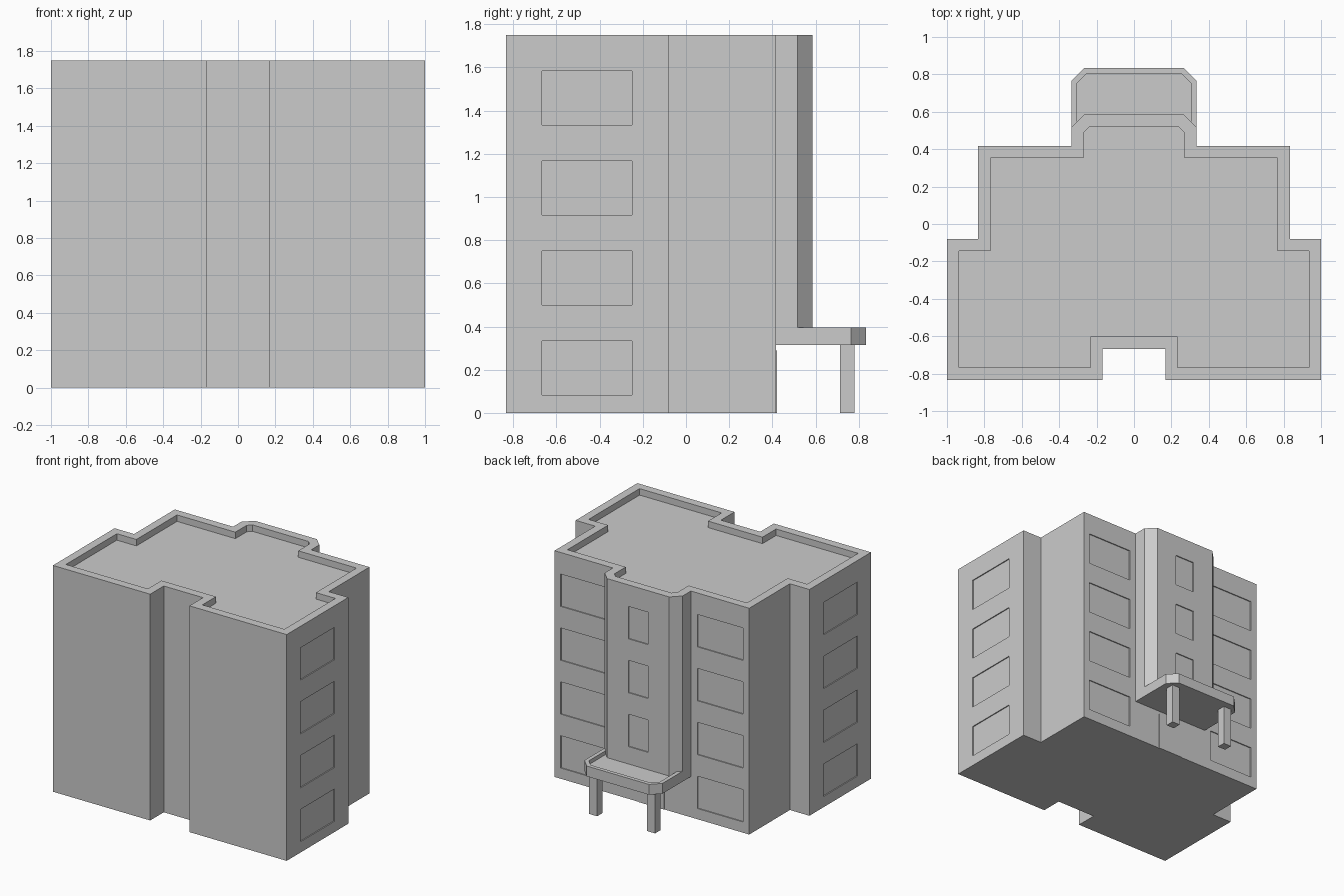
import bpy, bmesh
from mathutils import Vector

if "Cube" in bpy.data.objects:
    bpy.data.objects.remove(bpy.data.objects["Cube"])

def mirrored(half):
    """Close a right-hand half outline (front to back) across x = 0."""
    return half + [(-x, y) for x, y in reversed(half)]

def inset(pts, d):
    """Mitred inward offset of a counter-clockwise outline."""
    out, n = [], len(pts)
    for i in range(n):
        a, b, c = (Vector(pts[(i + k) % n]) for k in (-1, 0, 1))
        u, v = (b - a).normalized(), (c - b).normalized()
        n1, n2 = Vector((-u.y, u.x)), Vector((-v.y, v.x))
        out.append(b + (n1 + n2) * d / (1 + n1.dot(n2)))
    return out

def finish(bm, name):
    bmesh.ops.recalc_face_normals(bm, faces=bm.faces)
    me = bpy.data.meshes.new(name)
    bm.to_mesh(me)
    bm.free()
    ob = bpy.data.objects.new(name, me)
    bpy.context.collection.objects.link(ob)
    return ob

def tray(name, outline, z0, z1, rim, depth):
    """Prism whose top is sunk inside a raised rim."""
    bm = bmesh.new()
    inner = inset(outline, rim)
    rings = [[bm.verts.new((p[0], p[1], z)) for p in pts] for pts, z in
             ((outline, z0), (outline, z1), (inner, z1), (inner, z1 - depth))]
    n = len(outline)
    for r, s in zip(rings, rings[1:]):
        for i in range(n):
            j = (i + 1) % n
            bm.faces.new((r[i], r[j], s[j], s[i]))
    bm.faces.new(rings[0][::-1])
    bm.faces.new(rings[-1])
    return finish(bm, name)

def boxes(name, spans):
    """One mesh holding a box for each (x0, x1, y0, y1, z0, z1)."""
    bm = bmesh.new()
    for x0, x1, y0, y1, z0, z1 in spans:
        vs = bmesh.ops.create_cube(bm, size=1)["verts"]
        bmesh.ops.scale(bm, vec=(x1 - x0, y1 - y0, z1 - z0), verts=vs)
        bmesh.ops.translate(bm, vec=((x0 + x1) / 2, (y0 + y1) / 2, (z0 + z1) / 2), verts=vs)
    return finish(bm, name)

def cut(ob, cutter):
    mod = ob.modifiers.new("cut", "BOOLEAN")
    mod.operation, mod.solver, mod.object = "DIFFERENCE", "EXACT", cutter
    bpy.context.view_layer.objects.active = ob
    bpy.ops.object.modifier_apply(modifier=mod.name)
    bpy.data.objects.remove(cutter)

BACK, BAY, BAY_X, CH = 0.417, 0.585, 0.334, 0.068   # key planes and bay chamfer
REC = 0.008                                          # window recess

# Building with parapet roof
building = tray("building", mirrored([
    (0.168, -0.667), (0.168, -0.833), (1, -0.833), (1, -0.08), (0.833, -0.08),
    (0.833, BACK), (BAY_X, BACK), (BAY_X, BAY - CH), (BAY_X - CH, BAY)]),
    0, 1.75, 0.065, 0.05)

# Open space below the bay
cut(building, boxes("bay_cutter", [(-0.4, 0.4, BACK, 0.8, -0.1, 0.36)]))

# Window recesses on the sides, back wall and bay
windows = []
for floor in range(4):
    z0 = 0.083 + floor * 0.4167
    z1 = z0 + 0.25
    windows += [(1 - REC, 1.05, -0.667, -0.25, z0, z1),
                (-1.05, -1 + REC, -0.667, -0.25, z0, z1),
                (0.39, 0.78, BACK - REC, BACK + 0.03, z0, z1),
                (-0.78, -0.39, BACK - REC, BACK + 0.03, z0, z1)]
    if floor:
        windows.append((-0.083, 0.083, BAY - REC, BAY + 0.03, z0, z1))
cut(building, boxes("window_cutter", windows))

# Porch roof with low rim
tray("porch_roof", mirrored([(BAY_X, BACK), (BAY_X, 0.833 - CH), (BAY_X - CH, 0.833)]),
     0.315, 0.395, 0.03, 0.03)

# Porch posts
for side, s in (("right", 1), ("left", -1)):
    x = s * 0.248
    boxes("porch_post_" + side, [(x - 0.034, x + 0.034, 0.713, 0.78, 0, 0.315)])

# Entrance door
boxes("door", [(-0.108, 0.108, BACK - 0.01, BACK + 0.004, 0, 0.29)])
